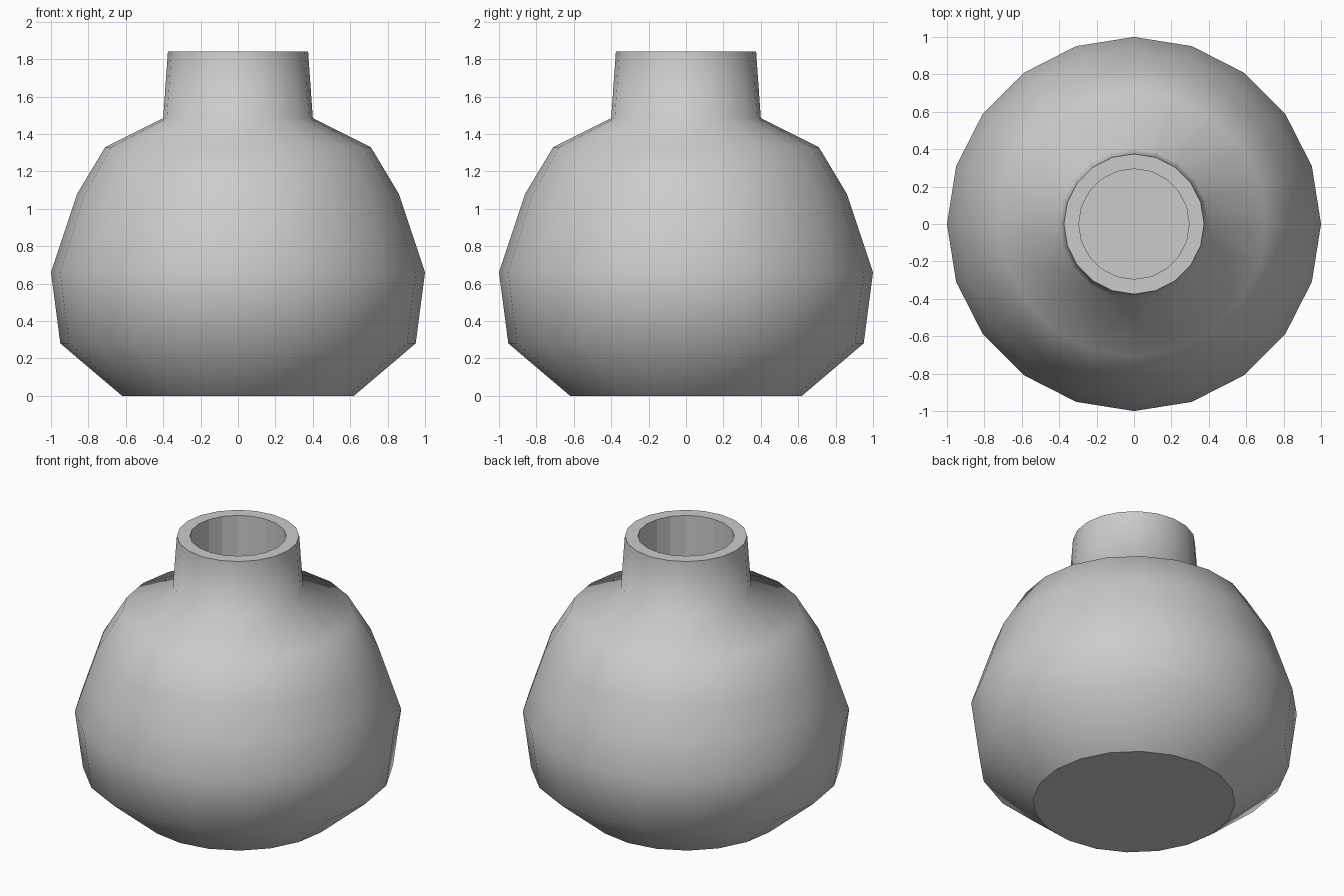
import bpy, bmesh, math

if "Cube" in bpy.data.objects:
    bpy.data.objects.remove(bpy.data.objects["Cube"])

SIDES = 20

# Outer silhouette from base to rim, then the bore inside the neck (radius, height)
OUTER = [(0.62, 0), (0.95, 0.28), (1.0, 0.66), (0.927, 0.88), (0.86, 1.08),
         (0.71, 1.33), (0.40, 1.485), (0.375, 1.84)]
BORE = [(0.295, 1.84), (0.295, 1.3)]


def ring(bm, radius, height):
    return [bm.verts.new((radius * math.cos(2 * math.pi * i / SIDES),
                          radius * math.sin(2 * math.pi * i / SIDES), height))
            for i in range(SIDES)]


bm = bmesh.new()
rings = [ring(bm, r, z) for r, z in OUTER + BORE]

# Walls: smooth outside, flat on the rim and in the bore
for k, (a, b) in enumerate(zip(rings, rings[1:])):
    for i in range(SIDES):
        j = (i + 1) % SIDES
        face = bm.faces.new((a[i], a[j], b[j], b[i]))
        face.smooth = k < len(OUTER) - 1

# Flat base and bore floor
bm.faces.new(rings[0][::-1])
bm.faces.new(rings[-1])

# Sharp edges around the base and rim
bm.edges.ensure_lookup_table()
for edge in bm.edges:
    if len({f.smooth for f in edge.link_faces}) > 1:
        edge.smooth = False

mesh = bpy.data.meshes.new("bottle")
bm.to_mesh(mesh)
bm.free()
bottle = bpy.data.objects.new("bottle", mesh)
bpy.context.collection.objects.link(bottle)
